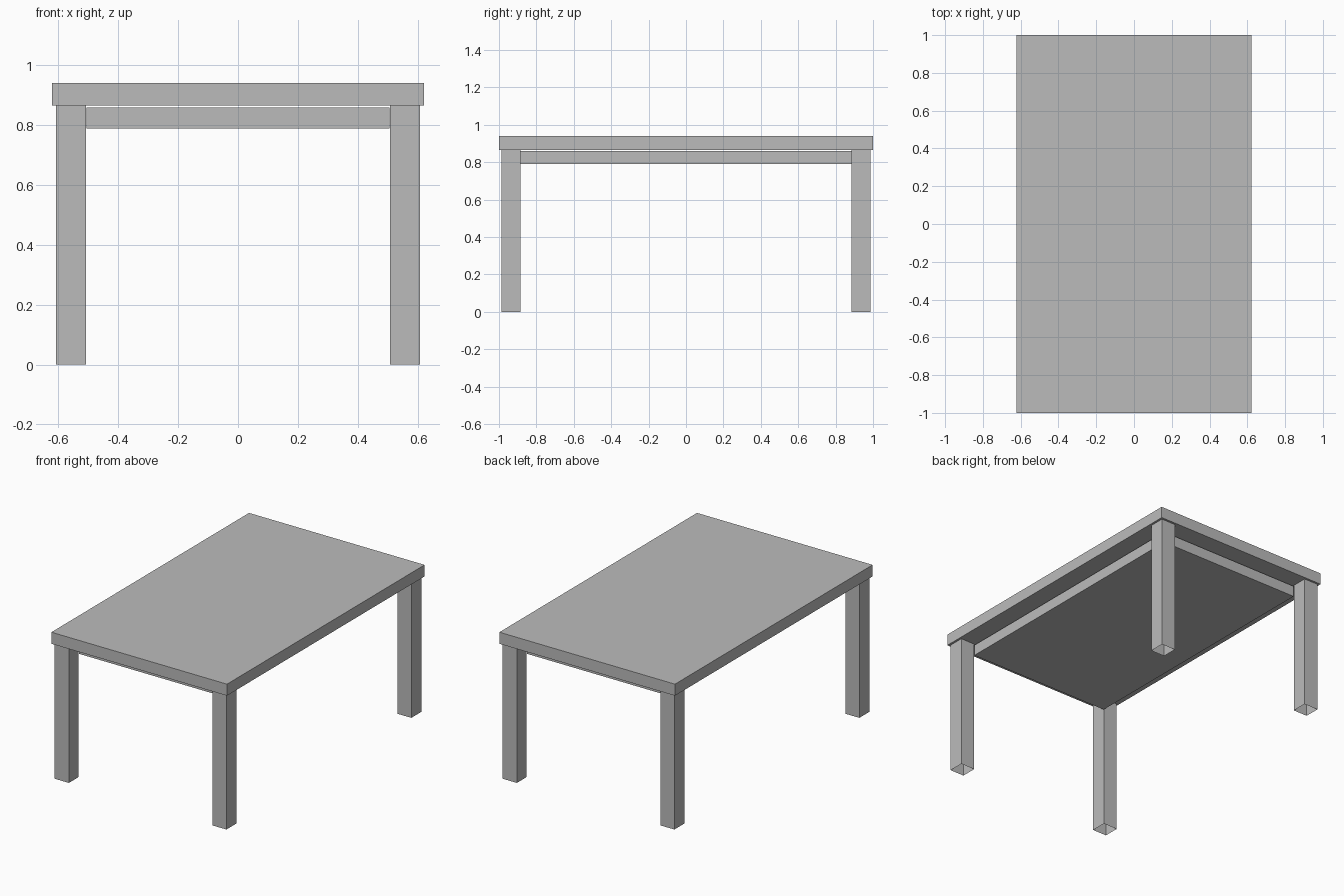
import bpy
import bmesh
from mathutils import Matrix, Vector

if "Cube" in bpy.data.objects:
    bpy.data.objects.remove(bpy.data.objects["Cube"], do_unlink=True)

GREY = (0.5, 0.5, 0.5, 1.0)
grey = bpy.data.materials.new("plain grey")
grey.use_nodes = True
grey.diffuse_color = GREY
grey.node_tree.nodes["Principled BSDF"].inputs["Base Color"].default_value = GREY


def add_box(name, center, size, open_ends=False):
    """Box part; open_ends leaves out the top and bottom faces."""
    bm = bmesh.new()
    bmesh.ops.create_cube(bm, size=1.0, matrix=Matrix.Diagonal((*size, 1.0)))
    if open_ends:
        bm.normal_update()
        ends = [f for f in bm.faces if abs(f.normal.z) > 0.9]
        bmesh.ops.delete(bm, geom=ends, context="FACES_ONLY")
    mesh = bpy.data.meshes.new(name)
    bm.to_mesh(mesh)
    bm.free()
    mesh.materials.append(grey)
    obj = bpy.data.objects.new(name, mesh)
    obj.location = Vector(center)
    bpy.context.collection.objects.link(obj)
    return obj


LEG_HEIGHT = 0.866
TOP_HEIGHT = 0.94
top_thickness = TOP_HEIGHT - LEG_HEIGHT

# Table top
add_box("table_top", (0, 0, LEG_HEIGHT + top_thickness / 2),
        (1.244, 2.0, top_thickness))

# Solid panel hung between the legs, just clear of the top
add_box("under_panel", (0, 0, 0.824), (1.012, 1.772, 0.07))

# Four hollow square legs
for side, sx in (("left", 1), ("right", -1)):
    for end, sy in (("front", -1), ("back", 1)):
        add_box(f"{end}_{side}_leg", (sx * 0.558, sy * 0.936, LEG_HEIGHT / 2),
                (0.1, 0.1, LEG_HEIGHT), open_ends=True)
